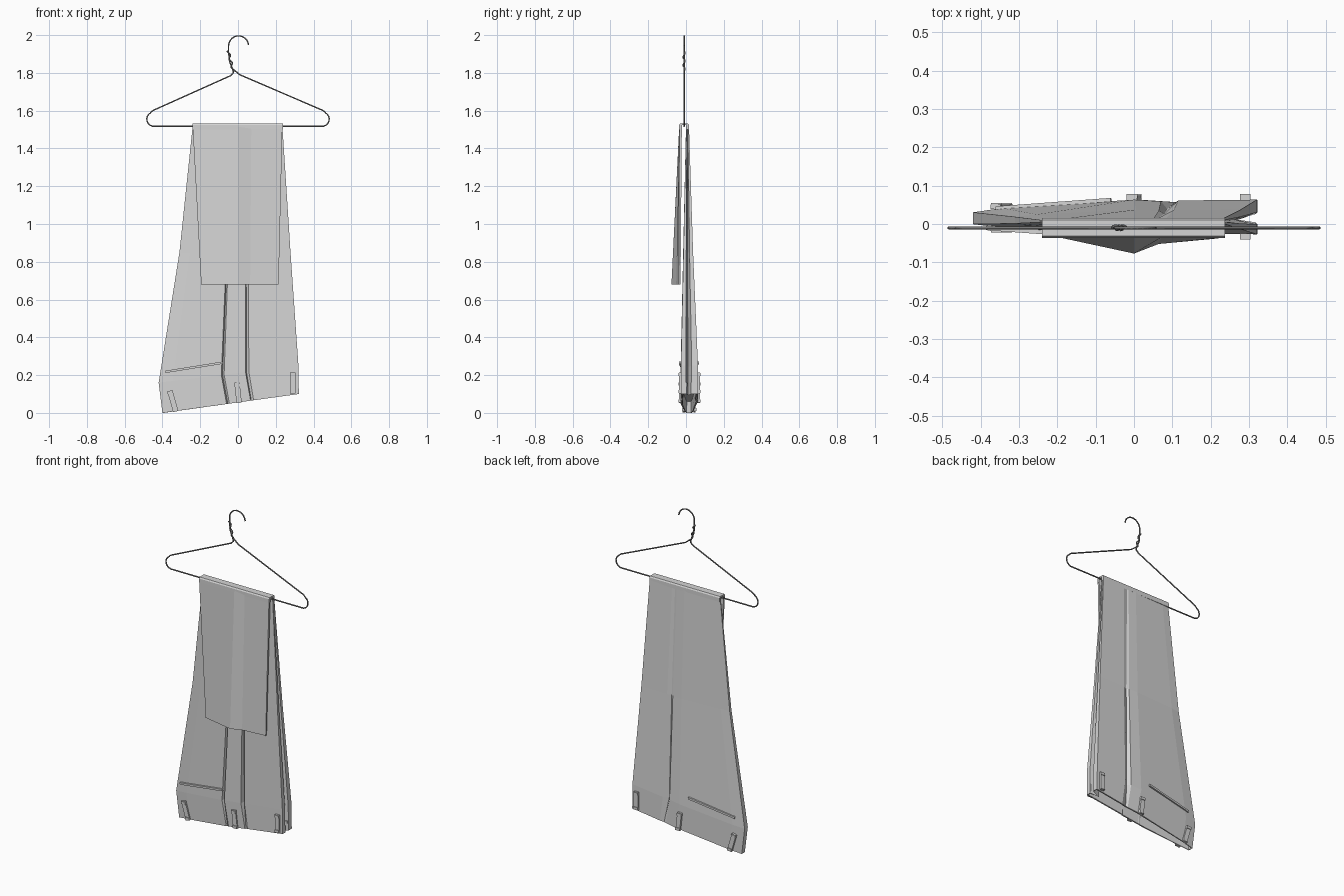
import bpy, bmesh, math
from mathutils import Vector, Matrix

old = bpy.data.objects.get("Cube")
if old:
    bpy.data.objects.remove(old, do_unlink=True)


def material(name, value):
    m = bpy.data.materials.new(name)
    m.use_nodes = True
    col = (value, value, value, 1)
    m.diffuse_color = col
    m.node_tree.nodes["Principled BSDF"].inputs["Base Color"].default_value = col
    return m


CLOTH = material("light grey cloth", 0.66)
WIRE = material("dark grey wire", 0.2)


def finish(bm, name, mat):
    bmesh.ops.recalc_face_normals(bm, faces=bm.faces)
    mesh = bpy.data.meshes.new(name)
    bm.to_mesh(mesh)
    bm.free()
    mesh.materials.append(mat)
    ob = bpy.data.objects.new(name, mesh)
    bpy.context.collection.objects.link(ob)
    return ob


def loft(name, rings):
    """Skin closed rings of points and cap both ends."""
    bm = bmesh.new()
    loops = [[bm.verts.new(p) for p in ring] for ring in rings]
    n = len(loops[0])
    for a, b in zip(loops, loops[1:]):
        for i in range(n):
            j = (i + 1) % n
            bm.faces.new((a[i], a[j], b[j], b[i]))
    bm.faces.new(loops[0])
    bm.faces.new(loops[-1])
    return finish(bm, name, CLOTH)


def strip(name, a, b, width, depth):
    """Flat bar from a to b, depth along y."""
    a, b = Vector(a), Vector(b)
    along = (b - a).normalized()
    side = along.cross(Vector((0, 1, 0))).normalized()
    out = side.cross(along)
    rot = Matrix((side, out, along)).transposed().to_4x4()
    bm = bmesh.new()
    bmesh.ops.create_cube(bm, size=1)
    size = Matrix.Diagonal((width, depth, (b - a).length, 1))
    bm.transform(Matrix.Translation((a + b) / 2) @ rot @ size)
    return finish(bm, name, CLOTH)


def wire(name, pts, radius):
    """Round wire through points (x, y, z)."""
    cu = bpy.data.curves.new(name, 'CURVE')
    cu.dimensions = '3D'
    cu.bevel_depth = radius
    cu.bevel_resolution = 1
    cu.use_fill_caps = True
    sp = cu.splines.new('POLY')
    sp.points.add(len(pts) - 1)
    for p, co in zip(sp.points, pts):
        p.co = (*co, 1)
    cu.materials.append(WIRE)
    ob = bpy.data.objects.new(name, cu)
    bpy.context.collection.objects.link(ob)


# Trouser body: section as (side fraction, depth fraction, pleat depth), with
# pleats at the front and back and a folded valley along the right edge
section = [(-1, -.35, 0), (-.82, -.55, 0), (-.21, -1, 0), (-.195, -1, .5),
           (-.175, -.97, 0), (.125, -1, 0), (.14, -1, .6), (.18, -.95, .15),
           (1, -.95, 0), (1, -.35, 0), (.82, -.1, 0), (1, .35, 0), (1, 1.1, 0),
           (.36, 1.05, 0), (.27, 1.05, -.5), (.22, 1, 0), (0, 1.1, 0),
           (-.82, .6, 0), (-1, .35, 0)]
# left x, left z, right x, right z, middle depth, half depth, shift, pleat
rows = [(-.40, 0, .322, .10, .015, .043, .03, .15),
        (-.42, .16, .320, .25, .015, .044, 0, 1),
        (-.31, .85, .278, .85, .010, .025, .005, .8),
        (-.24, 1.518, .235, 1.518, .0075, .0075, 0, 0)]


def body_ring(row, shrink=1.0, lift=0.0):
    xl, zl, xr, zr, mid, half, shift, pleat = row
    ring = []
    for u, d, p in section:
        x = (-u * xl if u < 0 else u * xr) + shift * (1 - abs(u))
        z = zl + (zr - zl) * (x - xl) / (xr - xl)
        y = mid + half * (d + p * pleat) * shrink
        ring.append((x * (1 - (1 - shrink) * .06), y, z + lift))
    return ring


# The waist is open: start inside, come down to the rim, then go up
loft("trouser_body",
     [body_ring(rows[0], .7, .06), body_ring(rows[0], .8)] + [body_ring(r) for r in rows])

# Legs hanging down in front of the bar
fold = [(-1, -.035), (0, -.077), (.3, -.052), (1, -.038)]


def fold_ring(xl, xr, z, back, flat):
    front = [(-u * xl if u < 0 else u * xr, -.035 + (y + .035) * flat, z) for u, y in fold]
    return front + [(xr, back, z), (xl, back, z)]


loft("folded_legs", [fold_ring(-.195, .215, .68, -.029, 1),
                     fold_ring(-.24, .235, 1.518, -.022, .02)])

# Cloth bending over the bar
profile = [(-.036, 1.50), (-.036, 1.524), (-.031, 1.532), (.011, 1.532),
           (.016, 1.524), (.016, 1.50), (.004, 1.50), (.002, 1.523),
           (-.020, 1.523), (-.022, 1.50)]
loft("bar_fold", [[(x, y, z) for y, z in profile] for x in (-.24, .237)])

# Belt loops: x, z, lean, front y, back y
for i, (x, z, lean, yf, yb) in enumerate([(-.345, .062, -.016, -.012, .045),
                                         (0, .108, -.006, -.030, .068),
                                         (.29, .158, 0, -.031, .068)]):
    for side, y in (("front", yf), ("back", yb)):
        sign = -1 if side == "front" else 1
        top, low = (x + lean, y, z + .055), (x - lean, y, z - .055)
        strip(f"{side}_belt_loop_{i + 1}", low, top, .028, .012)
        for end, k in (("top", .82), ("bottom", -.82)):
            mx, mz = x + lean * k, z + .055 * k
            strip(f"{side}_loop_{end}_{i + 1}", (mx, y + sign * .005, mz - .008),
                  (mx, y + sign * .005, mz + .008), .028, .010)

# Pocket welts on both sides
strip("front_pocket_welt", (-.385, -.009, .217), (-.08, -.031, .266), .012, .014)
strip("back_pocket_welt", (-.36, .041, .217), (-.06, .063, .266), .012, .010)

# Wire hanger frame: half outline mirrored
Y = -.01
half = [(.45, 1.517)]
for a in range(-75, 66, 20):
    t = math.radians(a)
    half.append((.445 + .038 * math.cos(t), 1.555 + .038 * math.sin(t)))
half += [(.462, 1.592), (.448, 1.602)]
right = [(x, Y, z) for x, z in half] + [(.01, Y, 1.79), (-.02, Y, 1.815)]
left = [(-x, Y, z) for x, z in half] + [(-.04, Y, 1.785), (-.025, Y, 1.80)]
wire("hanger_frame", left[::-1] + right, .004)

# Hook
hook = [(-.025, Y, 1.80), (-.028, Y, 1.82), (-.045, Y, 1.86), (-.050, Y, 1.91)]
for a in range(180, 3, -16):
    t = math.radians(a)
    hook.append((.003 + .053 * math.cos(t), Y, 1.943 + .053 * math.sin(t)))
wire("hanger_hook", hook, .004)

# Twisted neck
twist = []
for i in range(25):
    f = i / 24
    t = f * 5 * math.pi
    twist.append((-.026 - .025 * f + .006 * math.cos(t), Y + .005 * math.sin(t),
                  1.81 + .105 * f))
wire("hanger_twist", twist, .004)
